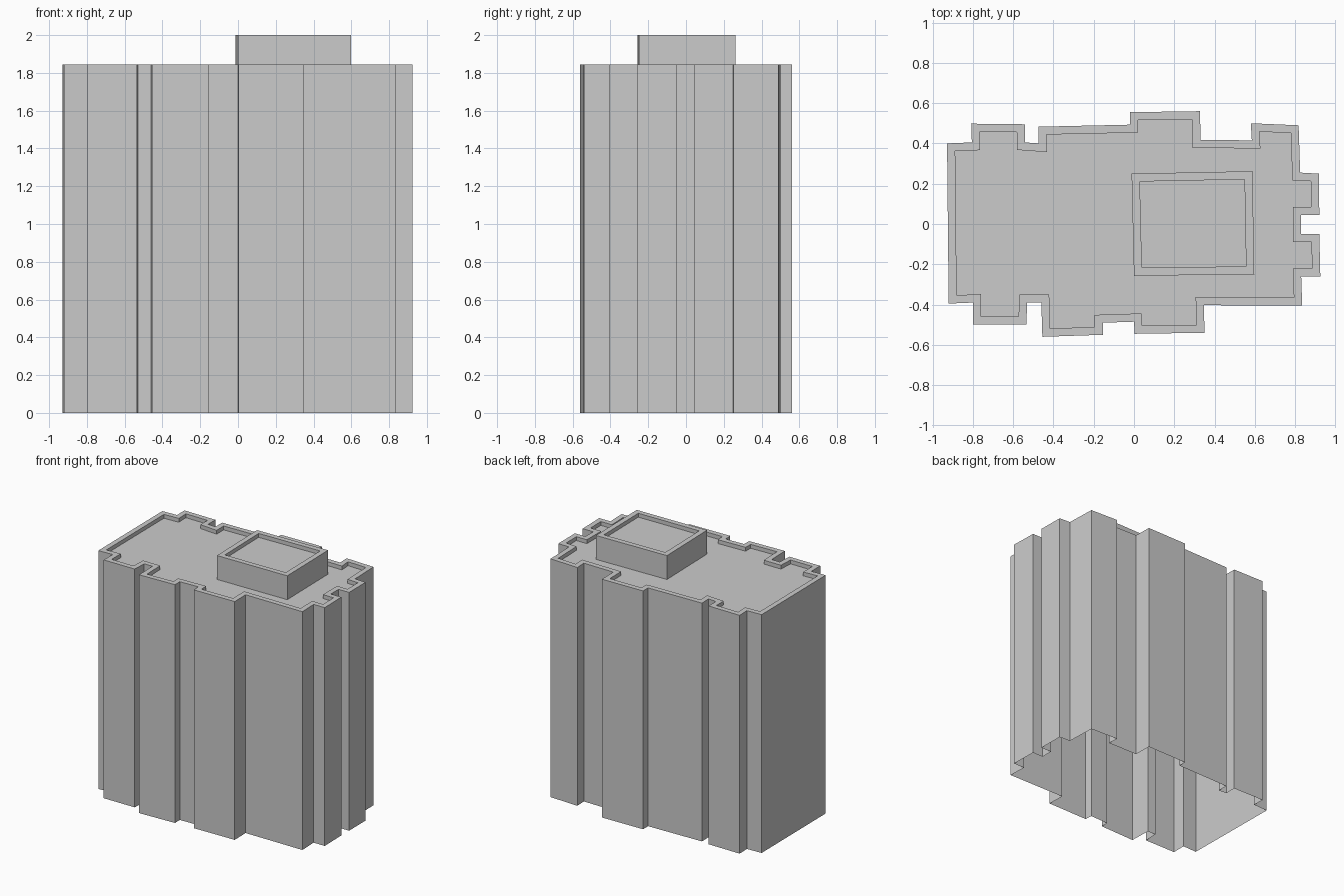
import bpy, bmesh
from mathutils import Vector

if "Cube" in bpy.data.objects:
    bpy.data.objects.remove(bpy.data.objects["Cube"])


def inset_outline(pts, d):
    """Mitred inward offset of a counter-clockwise outline."""
    result = []
    for i, p in enumerate(pts):
        a = (p - pts[i - 1]).normalized()
        b = (pts[(i + 1) % len(pts)] - p).normalized()
        na, nb = Vector((-a.y, a.x)), Vector((-b.y, b.x))
        result.append(p + (na + nb) * d / (1 + na.dot(nb)))
    return result


def parapet_block(name, outline, z0, z1, rim, recess):
    """Open-bottomed walls with a raised rim around a sunken roof."""
    outer = [Vector(p) for p in outline]
    inner = inset_outline(outer, rim)
    bm = bmesh.new()
    levels = [(outer, z0), (outer, z1), (inner, z1), (inner, z1 - recess)]
    rings = [[bm.verts.new((p.x, p.y, z)) for p in pts] for pts, z in levels]
    n = len(outer)
    for low, high in zip(rings, rings[1:]):
        for i in range(n):
            j = (i + 1) % n
            bm.faces.new((low[i], low[j], high[j], high[i]))
    bm.faces.new(rings[-1])
    mesh = bpy.data.meshes.new(name)
    bm.to_mesh(mesh)
    bm.free()
    obj = bpy.data.objects.new(name, mesh)
    bpy.context.collection.objects.link(obj)
    return obj


# Main tower footprint, counter-clockwise from the front left corner
tower = [
    # front side
    (-.92, -.395), (-.80, -.39), (-.80, -.50), (-.535, -.50), (-.53, -.39),
    (-.46, -.39), (-.455, -.56), (-.155, -.55), (-.155, -.49), (0, -.485),
    (.003, -.545), (.35, -.54), (.347, -.403),
    # right side with two bays
    (.835, -.405), (.83, -.26), (.925, -.26), (.92, -.05), (.83, -.05),
    (.83, .045), (.92, .045), (.918, .25), (.825, .255),
    # back side
    (.817, .49), (.58, .50), (.585, .415), (.33, .418), (.328, .56),
    (-.02, .555), (-.02, .493), (-.475, .483), (-.473, .40), (-.54, .405),
    (-.54, .495), (-.808, .498), (-.805, .405), (-.928, .40),
]
parapet_block("tower", tower, 0, 1.845, .04, .03)

# Rooftop plant room
plant_room = [(0, -.257), (.597, -.25), (.588, .262), (-.012, .25)]
parapet_block("roof_plant_room", plant_room, 1.815, 2.0, .04, .03)
